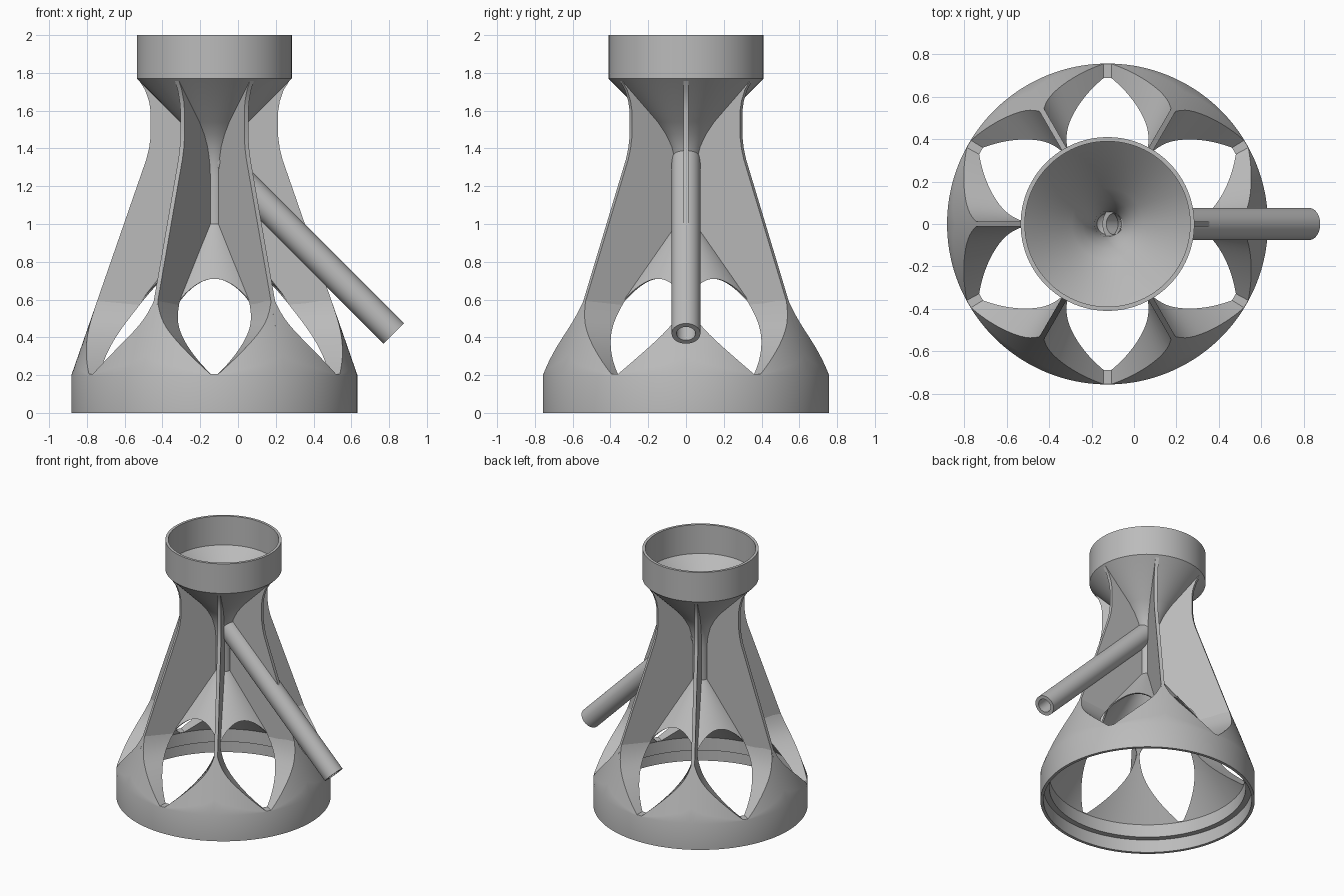
import bpy
import bmesh
import math
from mathutils import Matrix, Vector

if "Cube" in bpy.data.objects:
    bpy.data.objects.remove(bpy.data.objects["Cube"], do_unlink=True)

AXIS = -0.125          # x of the tower's centre line
FINS = 6

grey = bpy.data.materials.new("plain grey")
grey.use_nodes = True
COLOUR = (0.5, 0.5, 0.5, 1)
grey.diffuse_color = COLOUR
grey.node_tree.nodes["Principled BSDF"].inputs["Base Color"].default_value = COLOUR


def finish(name, bm, matrix):
    """Clean the mesh, place it and shade it."""
    bmesh.ops.remove_doubles(bm, verts=bm.verts, dist=0.0005)
    bmesh.ops.recalc_face_normals(bm, faces=bm.faces)
    bm.transform(matrix)
    mesh = bpy.data.meshes.new(name)
    bm.to_mesh(mesh)
    bm.free()
    mesh.materials.append(grey)
    obj = bpy.data.objects.new(name, mesh)
    bpy.context.collection.objects.link(obj)
    bpy.ops.object.select_all(action="DESELECT")
    obj.select_set(True)
    bpy.context.view_layer.objects.active = obj
    bpy.ops.object.shade_smooth_by_angle(angle=math.radians(30))
    return obj


def revolve(name, section, steps, matrix):
    """Revolve a closed (radius, z) section that may change with the angle."""
    bm = bmesh.new()
    rings = []
    for i in range(steps):
        a = math.tau * i / steps
        rings.append([bm.verts.new((r * math.cos(a), r * math.sin(a), z))
                      for r, z in section(a)])
    count = len(rings[0])
    for i in range(steps):
        near, far = rings[i], rings[(i + 1) % steps]
        for j in range(count):
            k = (j + 1) % count
            bm.faces.new((near[j], far[j], far[k], near[k]))
    return finish(name, bm, matrix)


def from_gap(a):
    """0 in the middle of a gap between fins, 1 at a fin."""
    span = math.tau / FINS
    return abs(a / span % 1 - 0.5) * 2


def hull(z):
    return 0.757 - 0.3475 * (z - 0.2)


def cone(z):
    return 0.065 + 0.8 * (1 - z)


place = Matrix.Translation((AXIS, 0, 0))
WALL = 0.012


# Base ring rising into six pointed wedges, one under each fin
def base_section(a):
    t = max(0, (from_gap(a) - 0.05) / 0.95)
    top = 0.205 + 0.33 * t + 0.1 * t ** 9
    heights = [0.2 + (top - 0.2) * i / 4 for i in range(5)]
    outer = [(hull(z), z) for z in heights]
    inner = [(cone(z) - WALL, z) for z in reversed(heights)]
    lip = [(cone(0.2) - WALL, 0.1), (0.735, 0.1), (0.735, 0)]
    return [(0.757, 0)] + outer + inner + lip


revolve("base", base_section, 240, place)


# Inner cone with an arched opening between each pair of fins
def cone_section(a):
    edge = 0.54 + 0.17 * math.sqrt(max(0, 1 - from_gap(a) ** 2))
    heights = [1 + (edge - 1) * i / 4 for i in range(5)]
    return ([(cone(z), z) for z in heights]
            + [(cone(z) - WALL, z) for z in reversed(heights)])


revolve("inner_cone", cone_section, 240, place)

# Top ring, funnel and stem in one profile, with a closed stem floor
funnel_curve = [(0.18, 1.54), (0.13, 1.475), (0.095, 1.41), (0.073, 1.33), (0.065, 1.25)]
core = ([(0.39, 2), (0.41, 2), (0.41, 1.77)] + funnel_curve
        + [(0.065, 1), (0, 1), (0, 1.2), (0.05, 1.25)]
        + [(r - 0.012, z + 0.012) for r, z in reversed(funnel_curve[:-1])]
        + [(0.39, 1.775)])
revolve("funnel_and_stem", lambda a: core, 96, place)

# Fins around the stem
fin_outline = ([(hull(0.45), 0.45), (0.36, 1.343), (0.346, 1.4), (0.338, 1.46), (0.338, 1.6),
                (0.346, 1.65), (0.367, 1.71), (0.408, 1.775), (0.395, 1.775)]
               + [(r - 0.006, z + 0.006) for r, z in funnel_curve]
               + [(0.059, 1), (cone(0.45) - 0.006, 0.45)])
THICK = 0.025
for i in range(FINS):
    bm = bmesh.new()
    face = bm.faces.new([bm.verts.new((r, -THICK / 2, z)) for r, z in fin_outline])
    grown = bmesh.ops.extrude_face_region(bm, geom=[face])
    moved = [v for v in grown["geom"] if isinstance(v, bmesh.types.BMVert)]
    bmesh.ops.translate(bm, verts=moved, vec=(0, THICK, 0))
    finish(f"fin_{i + 1}", bm, place @ Matrix.Rotation(math.tau * i / FINS, 4, "Z"))

# Sloping outlet pipe
start, end = Vector((AXIS + 0.03, 0, 1.34)), Vector((0.825, 0, 0.42))
run = end - start
pipe = [(0.05, 0), (0.076, 0), (0.076, run.length), (0.05, run.length)]
tilt = Vector((0, 0, 1)).rotation_difference(run).to_matrix().to_4x4()
revolve("outlet_pipe", lambda a: pipe, 64, Matrix.Translation(start) @ tilt)
